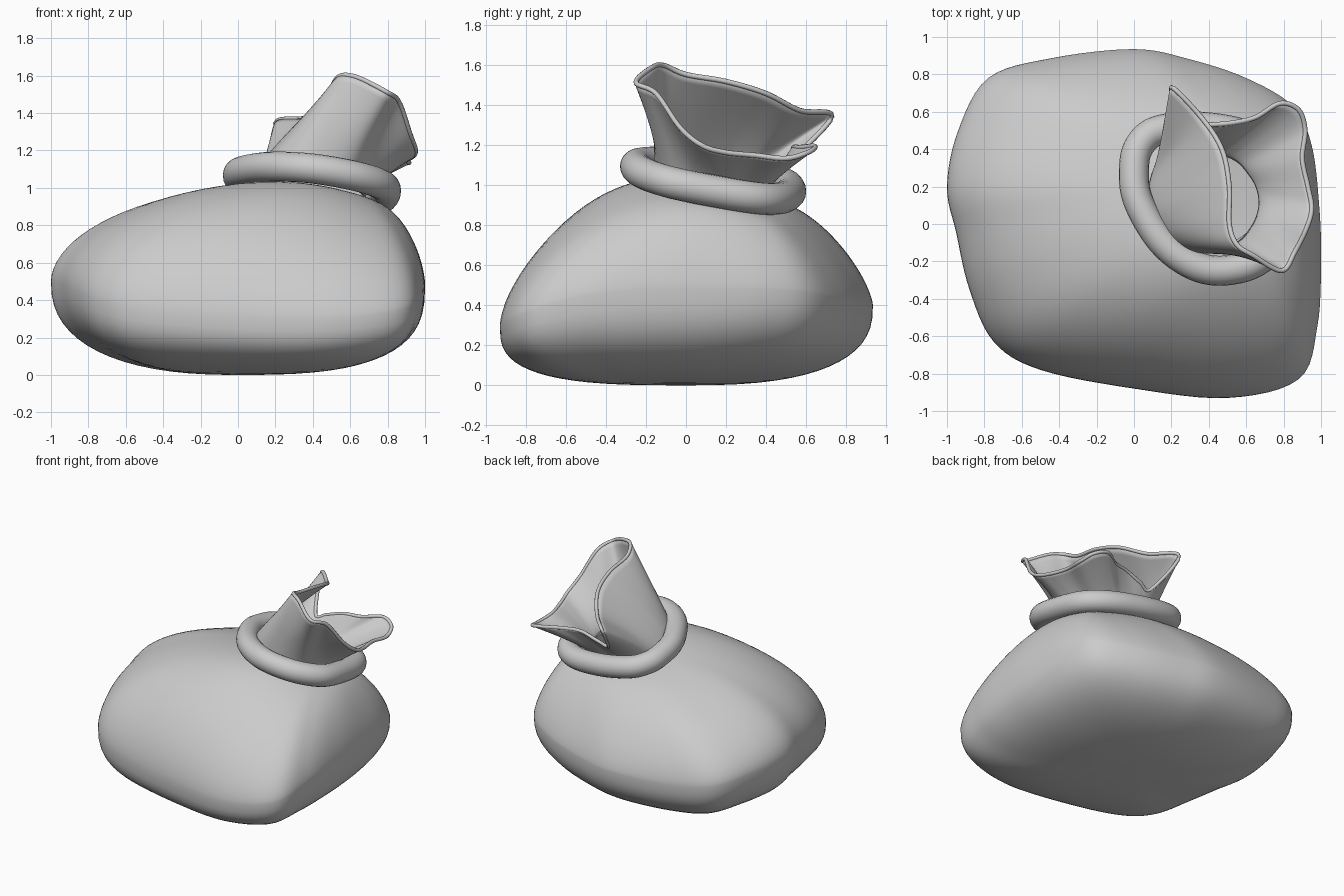
import bpy, bmesh
from math import sin, cos, pi, radians, atan2
from mathutils import Vector

if "Cube" in bpy.data.objects:
    bpy.data.objects.remove(bpy.data.objects["Cube"])


def smooth_loop(pts, n):
    """Closed Catmull-Rom through tuples of any dimension."""
    out, k = [], len(pts)
    for i in range(k):
        a, b, c, d = (pts[(i + j) % k] for j in (-1, 0, 1, 2))
        for s in range(n):
            t = s / n
            out.append(tuple(0.5 * (2 * q + (r - p) * t + (2 * p - 5 * q + 4 * r - w) * t * t
                                    + (3 * q - p - 3 * r + w) * t ** 3)
                             for p, q, r, w in zip(a, b, c, d)))
    return out


def loft(name, rings, close_rings=False, pole=None):
    """Skin a list of equal closed rings; pole closes the first one."""
    bm = bmesh.new()
    rows = [[bm.verts.new(p) for p in r] for r in rings]
    n = len(rows[0])
    pairs = list(zip(rows, rows[1:])) + ([(rows[-1], rows[0])] if close_rings else [])
    for a, b in pairs:
        for i in range(n):
            j = (i + 1) % n
            bm.faces.new((a[i], a[j], b[j], b[i]))
    if pole:
        v = bm.verts.new(pole)
        for i in range(n):
            bm.faces.new((v, rows[0][(i + 1) % n], rows[0][i]))
    bmesh.ops.recalc_face_normals(bm, faces=bm.faces)
    for f in bm.faces:
        f.smooth = True
    me = bpy.data.meshes.new(name)
    bm.to_mesh(me)
    bm.free()
    ob = bpy.data.objects.new(name, me)
    bpy.context.collection.objects.link(ob)
    return ob


def tube(name, path, r, sides=12):
    """Round tube along a closed path."""
    path = [Vector(p) for p in path]
    k, rings = len(path), []
    for i, p in enumerate(path):
        t = (path[(i + 1) % k] - path[i - 1]).normalized()
        u = t.cross(Vector((0, 0, 1))).normalized()
        v = u.cross(t)
        rings.append([p + r * (cos(2 * pi * s / sides) * u + sin(2 * pi * s / sides) * v)
                      for s in range(sides)])
    return loft(name, rings, close_rings=True)


def tie_z(x, y):
    """Tilted plane of the tie."""
    return 1.03 - 0.15 * (x - 0.4) - 0.19 * (y - 0.14)


def neck(a, r, dz):
    x, y = 0.41 + r * cos(a), 0.15 + r * 0.96 * sin(a)
    return (x, y, tie_z(x, y) + dz)


# Body: widest outline (x, y, z, roundness above, roundness below)
outline = [
    (1.0, -0.2, 0.48, 1.6, 2.8), (0.99, 0.1, 0.48, 1.6, 2.7), (0.95, 0.42, 0.48, 1.5, 2.5),
    (0.85, 0.63, 0.46, 1.45, 2.4), (0.6, 0.78, 0.43, 1.4, 2.5), (0.3, 0.88, 0.41, 1.4, 2.6),
    (0.0, 0.935, 0.4, 1.45, 2.6), (-0.45, 0.885, 0.4, 1.6, 2.6), (-0.78, 0.78, 0.43, 1.65, 2.5),
    (-0.94, 0.5, 0.48, 1.75, 2.4), (-1.0, 0.2, 0.5, 1.9, 2.4), (-0.95, -0.05, 0.49, 1.9, 2.4),
    (-0.88, -0.35, 0.46, 1.85, 2.4), (-0.75, -0.63, 0.4, 1.8, 2.6), (-0.5, -0.78, 0.35, 1.75, 2.8),
    (0.0, -0.88, 0.31, 1.7, 3.0), (0.5, -0.93, 0.3, 1.6, 3.0), (0.88, -0.83, 0.35, 1.5, 2.8),
    (0.98, -0.55, 0.44, 1.5, 2.8)]
cols = smooth_loop(outline, 6)
rings = []
for k in range(1, 17):                      # underside up to the widest line
    a = k / 16 * pi / 2
    ring = []
    for x, y, z, pu, pd in cols:
        u, v = sin(a) ** (2 / pd), cos(a) ** (2 / pd) if k < 16 else 0
        ring.append((x * u, y * u, z * (1 - v)))
    rings.append(ring)
for k in range(1, 21):                      # shoulders up to the neck
    a = k / 20 * pi / 2
    ring = []
    for x, y, z, pu, pd in cols:
        nx, ny, nz = neck(atan2(y, x), 0.35, -0.075)
        u, v = cos(a) ** (2 / pu) if k < 20 else 0, sin(a) ** (2 / pu)
        ring.append((nx + (x - nx) * u, ny + (y - ny) * u, z + (nz - z) * v))
    rings.append(ring)
# gather inwards under the tie
rings.append([neck(atan2(c[1], c[0]), 0.28, -0.06) for c in cols])
loft("sack_body", rings, pole=(0, 0, 0))

# Tie around the neck
tie = [(0.0, 0.3), (0.02, 0.13), (0.14, -0.08), (0.29, -0.205), (0.45, -0.25), (0.64, -0.21),
       (0.77, -0.08), (0.79, 0.13), (0.75, 0.35), (0.61, 0.47), (0.36, 0.52), (0.13, 0.5), (0.03, 0.42)]
tube("neck_tie", [(x, y, tie_z(x, y)) for x, y in smooth_loop(tie, 8)], 0.08, 20)

# Gathered mouth: rim points (x, y, z, angle and radius of the matching neck point)
rim = [
    (0.29, 0.53, 1.13, 128, 0.31), (0.2, 0.73, 1.345, 148, 0.33), (0.36, 0.57, 1.375, 164, 0.33),
    (0.47, 0.4, 1.46, 183, 0.33), (0.51, 0.2, 1.52, 202, 0.33), (0.51, 0.0, 1.555, 224, 0.33),
    (0.55, -0.11, 1.6, 247, 0.325), (0.64, -0.17, 1.59, 272, 0.31), (0.79, -0.25, 1.515, 300, 0.3),
    (0.86, -0.15, 1.46, 325, 0.28), (0.92, -0.03, 1.29, 345, 0.27), (0.95, 0.08, 1.2, 360, 0.26),
    (0.93, 0.2, 1.165, 375, 0.25), (0.9, 0.35, 1.15, 391, 0.24), (0.915, 0.5, 1.135, 408, 0.24),
    (0.88, 0.61, 1.165, 421, 0.24), (0.78, 0.645, 1.195, 433, 0.24), (0.65, 0.57, 1.19, 447, 0.25),
    (0.52, 0.54, 1.19, 461, 0.27), (0.39, 0.53, 1.15, 474, 0.29)]
pairs = smooth_loop([(x, y, z) + neck(radians(a), r, -0.04) for x, y, z, a, r in rim], 8)
rings = []
for k in range(15):
    t = k / 14
    h = t ** 1.3
    rings.append([(bx + (x - bx) * h, by + (y - by) * h, bz + (z - bz) * t)
                  for x, y, z, bx, by, bz in pairs])
mouth = loft("sack_mouth", rings)
mod = mouth.modifiers.new("cloth", "SOLIDIFY")
mod.thickness, mod.offset = 0.016, 0

# Rolled hem on the rim
tube("mouth_hem", [p[:3] for p in pairs], 0.013, 8)
